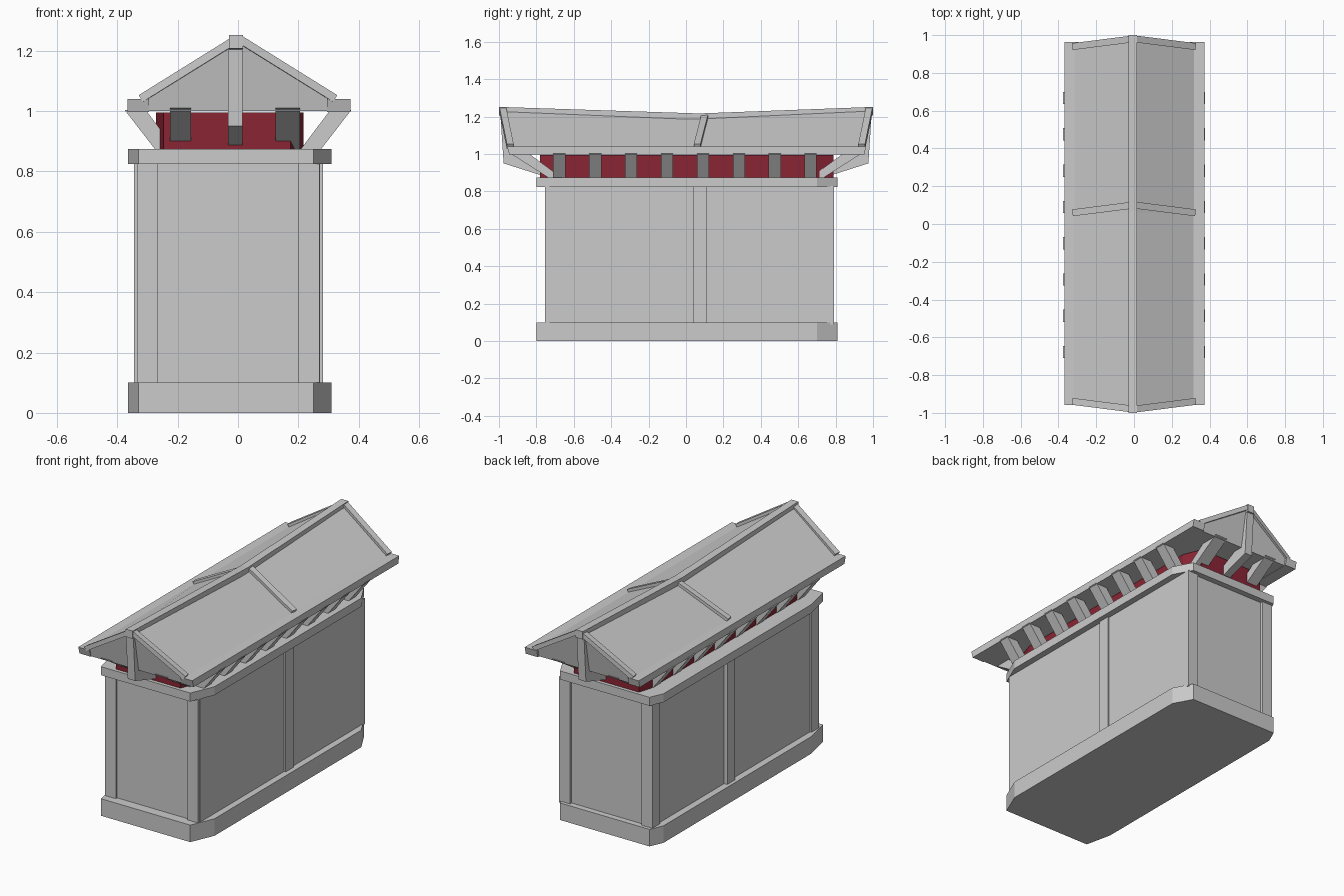
import bpy
from mathutils import Vector

if "Cube" in bpy.data.objects:
    bpy.data.objects.remove(bpy.data.objects["Cube"])


def loft(name, rings, mat=None):
    """Solid skinned through rings of equal point count, capped at both ends."""
    n = len(rings[0])
    verts = [p for r in rings for p in r]
    faces = [tuple(range(n)), tuple(range(len(verts) - n, len(verts)))]
    for k in range(len(rings) - 1):
        for i in range(n):
            a, b = k * n + i, k * n + (i + 1) % n
            faces.append((a, b, b + n, a + n))
    me = bpy.data.meshes.new(name)
    me.from_pydata(verts, [], faces)
    import bmesh
    bm = bmesh.new()
    bm.from_mesh(me)
    bmesh.ops.recalc_face_normals(bm, faces=bm.faces)
    bm.to_mesh(me)
    bm.free()
    ob = bpy.data.objects.new(name, me)
    bpy.context.collection.objects.link(ob)
    if mat:
        me.materials.append(mat)
    return ob


def rect(x0, x1, y0, y1, z):
    return [(x0, y0, z), (x1, y0, z), (x1, y1, z), (x0, y1, z)]


def box(name, x0, x1, y0, y1, z0, z1):
    return loft(name, [rect(x0, x1, y0, y1, z0), rect(x0, x1, y0, y1, z1)])


def beam(name, p, q, w, h):
    """Bar from p to q; w is the horizontal width, h the thickness."""
    p, q = Vector(p), Vector(q)
    d = (q - p).normalized()
    s = d.cross(Vector((0, 0, 1))).normalized()
    u = s.cross(d)
    corners = [s * a * w / 2 + u * b * h / 2 for a, b in ((-1, -1), (1, -1), (1, 1), (-1, 1))]
    return loft(name, [[p + c for c in corners], [q + c for c in corners]])


# Cut-corner plan shared by plinth, cornice band and frieze
plan = [(-0.33, -0.80), (0.25, -0.80), (0.31, -0.66), (0.31, 0.70),
        (0.25, 0.81), (-0.33, 0.81), (-0.365, 0.73), (-0.365, -0.64)]


def slab(name, z0, z1, sx=1, sy=1, mat=None):
    pts = [(-0.027 + (x + 0.027) * sx, 0.005 + (y - 0.005) * sy) for x, y in plan]
    return loft(name, [[(x, y, z) for x, y in pts] for z in (z0, z1)], mat)


red = bpy.data.materials.new("red_paint")
red.diffuse_color = (0.26, 0.018, 0.035, 1)
red.use_nodes = True
red.node_tree.nodes["Principled BSDF"].inputs["Base Color"].default_value = red.diffuse_color

slab("plinth", 0.0, 0.10)
slab("cornice_band", 0.825, 0.875)
slab("red_frieze", 0.87, 0.995, 0.725, 0.975, red)

# Walls with corner and middle posts
box("walls", -0.325, 0.272, -0.742, 0.775, 0.09, 0.83)
for x in (-0.335, 0.20):
    for y in (-0.755, 0.72):
        box("corner_post", x, x + 0.07, y, y + 0.07, 0.09, 0.83)
box("left_middle_post", -0.345, -0.30, 0.04, 0.11, 0.09, 0.83)
box("right_middle_post", 0.25, 0.282, 0.04, 0.11, 0.09, 0.83)

# Slanted brackets under the long eaves
for i in range(8):
    y0 = -0.71 + i * 0.192
    for s in (-1, 1):
        loft("side_bracket", [rect(s * 0.205, s * 0.272, y0, y0 + 0.065, 0.87),
                              rect(s * 0.305, s * 0.375, y0, y0 + 0.065, 1.003)])

# Slanted brackets and gable posts at both ends
for s in (-1, 1):
    for x0, x1 in ((-0.225, -0.155), (0.125, 0.205)):
        loft("end_bracket", [rect(x0, x1, s * 0.66, s * 0.73, 0.87),
                             rect(x0, x1, s * 0.85, s * 0.95, 1.01)])
    # Gable post: vertical face, foot sloping back to the wall
    foot = [(0.975, 0.95), (0.77, 0.885), (0.77, 0.94), (0.90, 1.01), (0.94, 1.205), (0.992, 1.205)]
    loft("gable_post", [[(x, s * y, z) for y, z in foot] for x in (-0.033, 0.015)])


# Roof body with sagging ridge
def roof_ring(k, zr):
    low, mid, top = k * 0.942, k * 0.95, k * 0.985
    return [(-0.31, low, 1.0), (0.31, low, 1.0), (0.32, mid, 1.038),
            (-0.005, top, zr), (-0.32, mid, 1.038)]


roof = [roof_ring(-1, 1.24), roof_ring(0.06, 1.197), roof_ring(1, 1.24)]
loft("roof", roof)

# Eave boards
for name, x0, x1 in (("left_eave_board", -0.367, -0.295), ("right_eave_board", 0.295, 0.373)):
    loft(name, [rect(x0, x1, -0.945, 0.953, 0.998), rect(x0, x1, -0.957, 0.963, 1.04)])

# Ridge beam
loft("ridge_beam", [[(-0.029, y, z), (0.016, y, z), (0.016, y, z + 0.045), (-0.029, y, z + 0.045)]
                    for y, z in ((-1.0, 1.207), (0.07, 1.172), (1.0, 1.207))])

# Sloping roof battens at the ends and the middle
for s in (-1, 1):
    for yr, zr, ye in ((-0.98, 1.238, -0.94), (0.1, 1.198, 0.06), (0.98, 1.238, 0.94)):
        beam("roof_batten", (s * 0.005, yr, zr), (s * 0.32, ye, 1.042), 0.036, 0.026)
